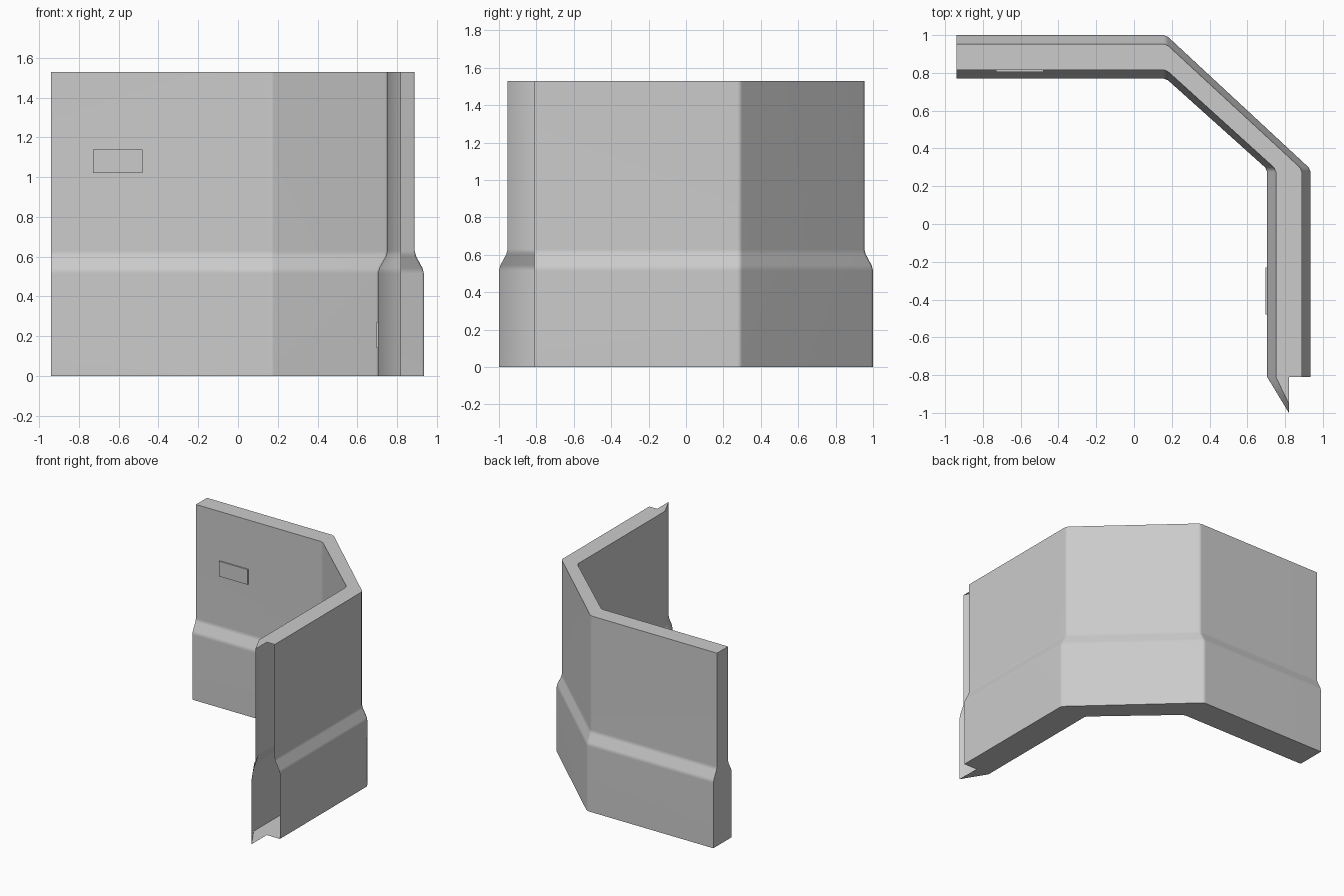
import bpy, bmesh, math
from mathutils import Vector

cube = bpy.data.objects.get("Cube")
if cube:
    bpy.data.objects.remove(cube, do_unlink=True)

grey = bpy.data.materials.new("wall_grey")
grey.use_nodes = True
colour = (0.6, 0.6, 0.6, 1)
grey.diffuse_color = colour
grey.node_tree.nodes["Principled BSDF"].inputs["Base Color"].default_value = colour


def finish(name, bm):
    """Turn a bmesh into a shaded, coloured object."""
    mesh = bpy.data.meshes.new(name)
    bm.to_mesh(mesh)
    bm.free()
    mesh.materials.append(grey)
    obj = bpy.data.objects.new(name, mesh)
    bpy.context.collection.objects.link(obj)
    bpy.ops.object.select_all(action='DESELECT')
    obj.select_set(True)
    bpy.context.view_layer.objects.active = obj
    bpy.ops.object.shade_smooth_by_angle(angle=math.radians(40))
    return obj


def plan(t):
    """Outer and inner wall lines for half thickness t; the inner one ends in a tip."""
    def line(s):
        return [(-0.94, 0.885 + s), (0.17, 0.885 + s), (0.82 + s, 0.29), (0.82 + s, -0.81)]
    return line(t), line(-t) + [(0.82, -0.885 - t)]


# Wall: hollow, bent in plan, thicker at the foot, open at the front end
bm = bmesh.new()
levels = [(0, 0.115), (0.53, 0.115), (0.615, 0.069), (1.53, 0.069)]
rings = []
for z, t in levels:
    rings.append([[bm.verts.new((x, y, z)) for x, y in side] for side in plan(t)])

for low, high in zip(rings, rings[1:]):
    for a, b in zip(low, high):
        for i in range(len(a) - 1):
            bm.faces.new((a[i], a[i + 1], b[i + 1], b[i]))

# Top and bottom, notched beside the tip
for (outer, inner), z in ((rings[0], 0), (rings[-1], levels[-1][0])):
    notch = bm.verts.new((0.82, -0.81, z))
    bm.faces.new(outer + [notch] + inner[::-1])

# Closed left end
bm.faces.new([r[0][0] for r in rings] + [r[1][0] for r in reversed(rings)])
bmesh.ops.recalc_face_normals(bm, faces=bm.faces)

# Narrow chamfers on the corners and on the sloping band
bends = []
for e in bm.edges:
    if len(e.link_faces) == 2 and 0.3 < e.calc_face_angle() < 1.0:
        upright = abs(e.verts[0].co.z - e.verts[1].co.z) > 0.01
        if not (upright and e.verts[0].co.y < -0.5):
            bends.append(e)
bmesh.ops.bevel(bm, geom=bends, offset=0.014, segments=1, profile=0.5, affect='EDGES')
wall = finish("wall", bm)
weighted = wall.modifiers.new("even_shading", 'WEIGHTED_NORMAL')
weighted.keep_sharp = True

# Small raised plates on the inner faces
for name, centre, size in (
    ("back_plate", (-0.605, 0.815, 1.08), (0.25, 0.018, 0.12)),
    ("side_plate", (0.705, -0.355, 0.205), (0.016, 0.25, 0.13)),
):
    bm = bmesh.new()
    bmesh.ops.create_cube(bm, size=1)
    bmesh.ops.scale(bm, vec=Vector(size), verts=bm.verts)
    bmesh.ops.translate(bm, vec=Vector(centre), verts=bm.verts)
    finish(name, bm)
